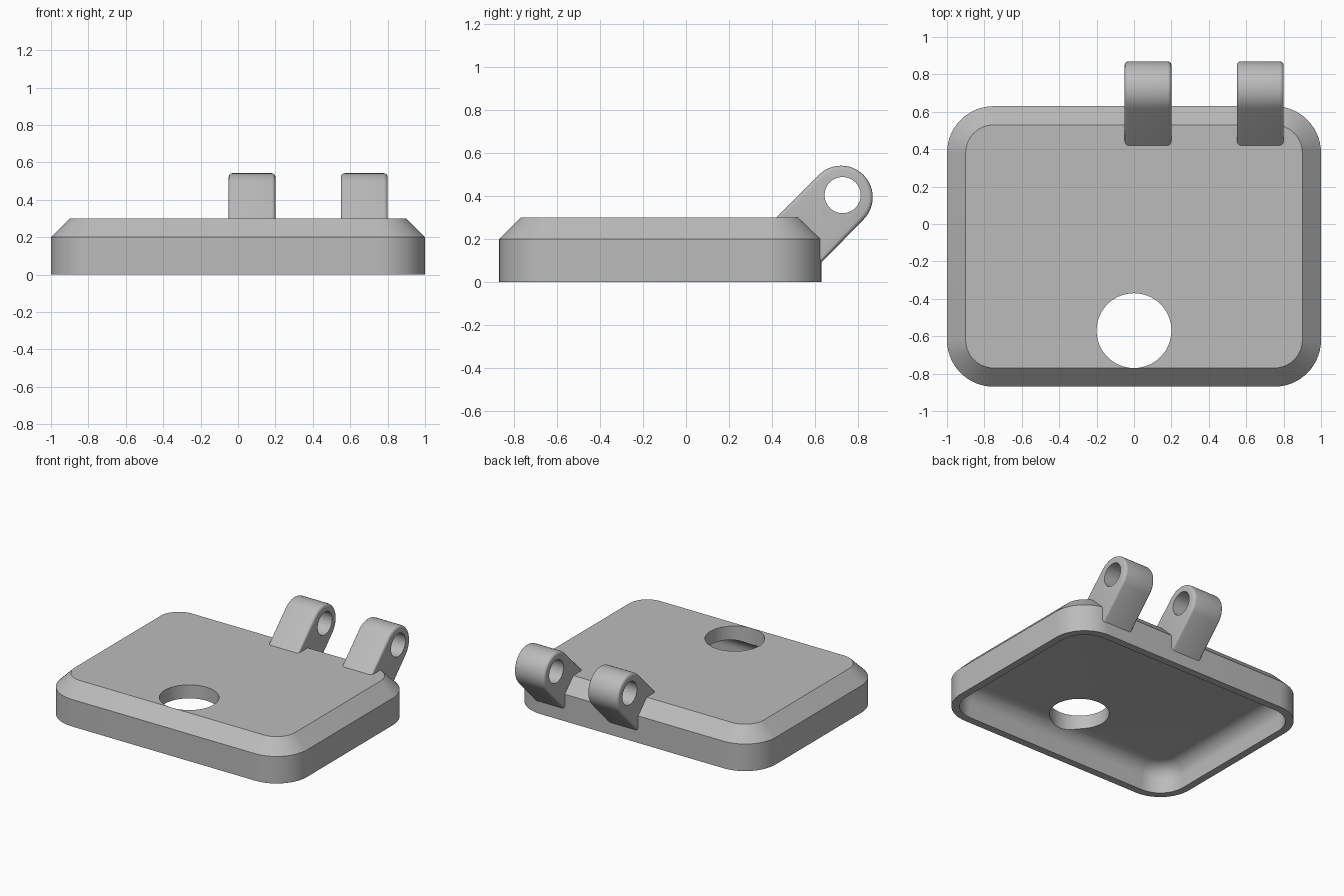
import bpy, bmesh, math
from mathutils import Vector

if "Cube" in bpy.data.objects:
    bpy.data.objects.remove(bpy.data.objects["Cube"], do_unlink=True)

grey = bpy.data.materials.new("plain grey")
grey.use_nodes = True
colour = (0.5, 0.5, 0.5, 1)
grey.diffuse_color = colour
grey.node_tree.nodes["Principled BSDF"].inputs["Base Color"].default_value = colour

CENTRE_Y = -0.12            # middle of the lid along y
HALF_X, HALF_Y, CORNER = 1.0, 0.75, 0.25
WALL, CEILING, FILLET = 0.055, 0.2, 0.11


def finish(name, bm):
    """Turn a bmesh into an object with the shared material."""
    bmesh.ops.recalc_face_normals(bm, faces=bm.faces)
    mesh = bpy.data.meshes.new(name)
    bm.to_mesh(mesh)
    bm.free()
    mesh.materials.append(grey)
    obj = bpy.data.objects.new(name, mesh)
    bpy.context.collection.objects.link(obj)
    return obj


def select_only(obj):
    bpy.ops.object.select_all(action='DESELECT')
    obj.select_set(True)
    bpy.context.view_layer.objects.active = obj


def drill(obj, radius, depth, location, rotation=(0, 0, 0)):
    """Cut a round hole and discard the cutter."""
    bpy.ops.mesh.primitive_cylinder_add(vertices=64, radius=radius, depth=depth,
                                        location=location, rotation=rotation)
    cutter = bpy.context.object
    cutter.name = "hole_cutter"
    cutter.hide_render = True
    cutter.data.materials.append(grey)
    cut = obj.modifiers.new("hole", 'BOOLEAN')
    cut.operation, cut.solver, cut.object = 'DIFFERENCE', 'EXACT', cutter
    select_only(obj)
    bpy.ops.object.modifier_apply(modifier=cut.name)
    bpy.data.objects.remove(cutter, do_unlink=True)


def smooth(obj):
    select_only(obj)
    bpy.ops.object.shade_smooth_by_angle(angle=math.radians(30))


def rounded_ring(bm, inset, z, steps=14):
    """Rounded rectangle of vertices, concentric with the lid outline."""
    radius = CORNER - inset
    ring = []
    for quarter, (sx, sy) in enumerate([(1, 1), (-1, 1), (-1, -1), (1, -1)]):
        for i in range(steps + 1):
            a = math.pi / 2 * (quarter + i / steps)
            ring.append(bm.verts.new((sx * (HALF_X - CORNER) + radius * math.cos(a),
                                      CENTRE_Y + sy * (HALF_Y - CORNER) + radius * math.sin(a), z)))
    return ring


# Hollow lid: chamfered outside, filleted cavity underneath
section = [(0.1, 0.3), (0, 0.2), (0, 0), (WALL, 0)]
for i in range(9):
    a = math.pi / 2 * i / 8
    section.append((WALL + FILLET * (1 - math.cos(a)), CEILING - FILLET * (1 - math.sin(a))))
bm = bmesh.new()
rings = [rounded_ring(bm, inset, z) for inset, z in section]
for a, b in zip(rings, rings[1:]):
    for i in range(len(a)):
        j = (i + 1) % len(a)
        bm.faces.new((a[i], a[j], b[j], b[i]))
bm.faces.new(rings[0])
bm.faces.new(rings[-1])
lid = finish("hollow_lid", bm)
drill(lid, 0.2, 1.0, (0, -0.57, 0.25))
smooth(lid)

# Two slanted hinge lugs on the back edge
EYE_Y, EYE_Z, LUG_RADIUS, LUG_WIDTH = 0.722, 0.395, 0.147, 0.25


def hinge_lug(name, x):
    outline = [(0.6, 0.06)]
    for i in range(25):
        a = math.radians(-45 + 180 * i / 24)
        outline.append((EYE_Y + LUG_RADIUS * math.cos(a), EYE_Z + LUG_RADIUS * math.sin(a)))
    outline += [(0.4, 0.28), (0.55, 0.22), (0.6, 0.15)]
    bm = bmesh.new()
    side = bm.faces.new([bm.verts.new((x - LUG_WIDTH / 2, y, z)) for y, z in outline])
    grown = bmesh.ops.extrude_face_region(bm, geom=[side])["geom"]
    bmesh.ops.translate(bm, vec=Vector((LUG_WIDTH, 0, 0)),
                        verts=[v for v in grown if isinstance(v, bmesh.types.BMVert)])
    bmesh.ops.recalc_face_normals(bm, faces=bm.faces)
    # Round over the rims of both side faces
    rims = [e for e in bm.edges if abs(e.verts[0].co.x - e.verts[1].co.x) < 1e-4]
    bmesh.ops.bevel(bm, geom=rims, offset=0.02, segments=4, profile=0.5, affect='EDGES')
    lug = finish(name, bm)
    drill(lug, 0.084, 0.6, (x, 0.729, 0.405), (0, math.pi / 2, 0))
    smooth(lug)


hinge_lug("inner_hinge_lug", 0.075)
hinge_lug("outer_hinge_lug", 0.675)
